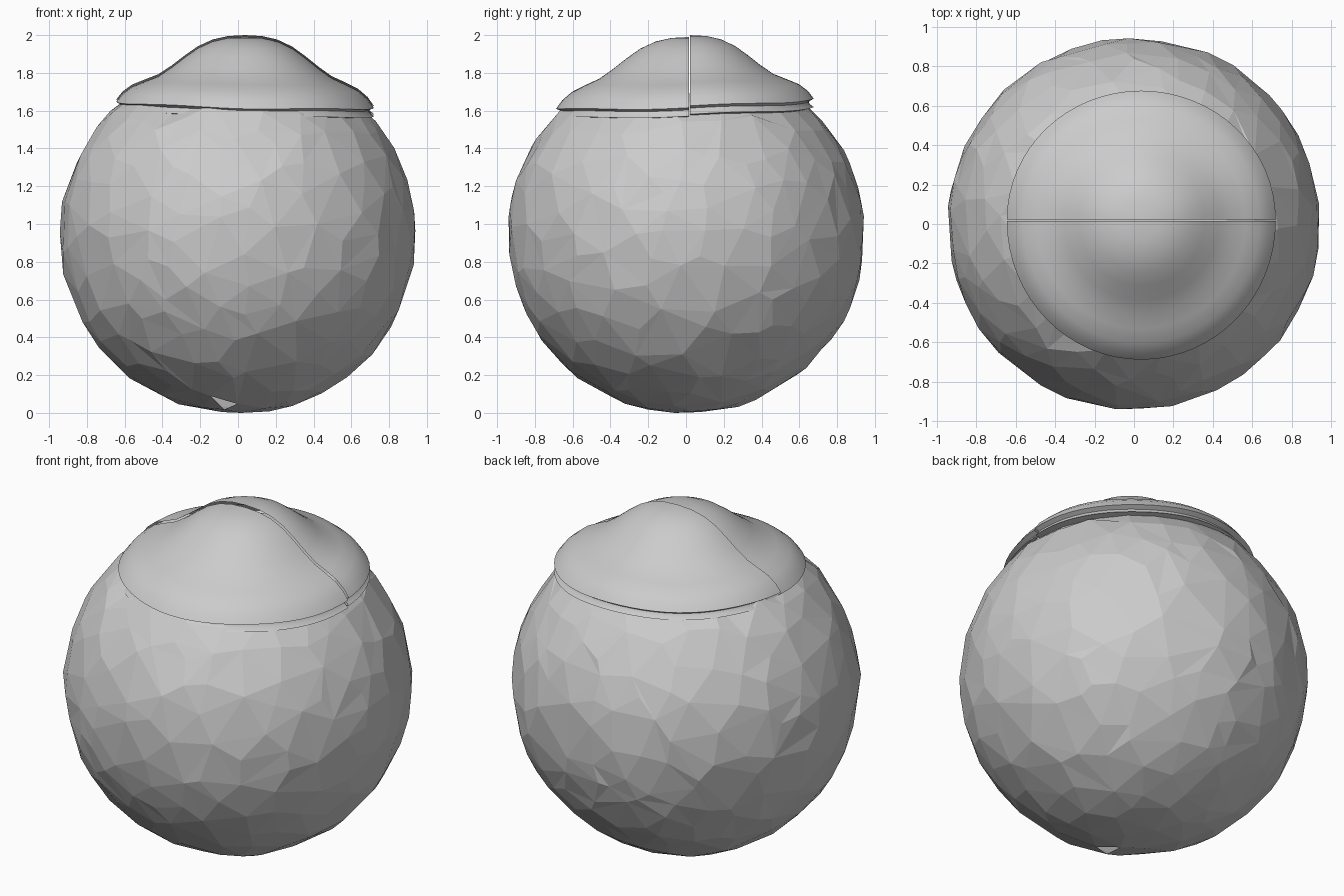
import bpy, bmesh, math, random
from mathutils import Matrix, Vector

random.seed(7)
cube = bpy.data.objects.get("Cube")
if cube:
    bpy.data.objects.remove(cube)

grey = bpy.data.materials.new("stone grey")
grey.use_nodes = True
colour = (0.6, 0.6, 0.6, 1)
grey.diffuse_color = colour
grey.node_tree.nodes["Principled BSDF"].inputs["Base Color"].default_value = colour


def add_object(name, bm):
    mesh = bpy.data.meshes.new(name)
    bm.to_mesh(mesh)
    bm.free()
    mesh.materials.append(grey)
    obj = bpy.data.objects.new(name, mesh)
    bpy.context.collection.objects.link(obj)
    return obj


def select_only(obj):
    bpy.ops.object.select_all(action="DESELECT")
    obj.select_set(True)
    bpy.context.view_layer.objects.active = obj


# Roughly chiselled round body
RADIUS = 0.945
bm = bmesh.new()
bmesh.ops.create_icosphere(bm, subdivisions=4, radius=RADIUS)
for v in bm.verts:
    shift = Vector([random.uniform(-0.05, 0.05) for _ in range(3)])
    v.co = (v.co + shift).normalized() * (RADIUS + random.uniform(-0.008, 0.006))
body = add_object("body", bm)
body.location.z = RADIUS
decimate = body.modifiers.new("irregular_facets", "DECIMATE")
decimate.ratio = 0.55
select_only(body)
bpy.ops.object.modifier_apply(modifier=decimate.name)
bpy.ops.object.transform_apply(location=True, rotation=False, scale=False)

# Keep the body below the cap, and open the small hole underneath
bm = bmesh.new()
bm.from_mesh(body.data)
low = min(v.co.z for v in bm.verts)
for v in bm.verts:
    v.co.z = min(v.co.z - low, 1.69)
bm.faces.ensure_lookup_table()
hole = min(bm.faces, key=lambda f: (f.calc_center_median() - Vector((-0.07, -0.27, 0.05))).length)
bmesh.ops.delete(bm, geom=[hole], context="FACES")
bm.to_mesh(body.data)
bm.free()
body.data.shade_flat()

# Domed cap with a double lip, made as two halves meeting at a seam
PROFILE = [(0, 2.0), (0.09, 1.995), (0.17, 1.977), (0.25, 1.94), (0.32, 1.89),
           (0.39, 1.835), (0.46, 1.787), (0.53, 1.757), (0.60, 1.725),
           (0.65, 1.685), (0.682, 1.642), (0.655, 1.628),
           (0.66, 1.615), (0.682, 1.597), (0.62, 1.585)]
SEAM_Y = 0.025
CENTRE = Vector((0.037, -0.006, 0))


def cap_half(name, start, gap, drop):
    bm = bmesh.new()
    verts = [bm.verts.new((r, 0, z)) for r, z in PROFILE]
    edges = [bm.edges.new(pair) for pair in zip(verts, verts[1:])]
    bmesh.ops.rotate(bm, verts=verts, cent=(0, 0, 0),
                     matrix=Matrix.Rotation(start, 3, "Z"))
    bmesh.ops.spin(bm, geom=verts + edges, cent=(0, 0, 0), axis=(0, 0, 1),
                   angle=math.pi, steps=32)
    bmesh.ops.remove_doubles(bm, verts=bm.verts, dist=0.0005)
    for v in bm.verts:
        rim = v.co.xy.length / 0.68
        angle = math.atan2(v.co.y, v.co.x)
        # The rim dips towards the left front and ripples gently
        v.co.z += rim * rim * (0.018 * v.co.y / 0.68 - 0.016 * v.co.x / 0.68
                               + 0.004 * math.sin(5 * angle)) - drop
        v.co.y += (SEAM_Y + gap) * (1 - min(1, abs(v.co.y) / 0.68))
        v.co += CENTRE
    bmesh.ops.recalc_face_normals(bm, faces=bm.faces)
    top = max(bm.faces, key=lambda f: f.calc_center_median().z)
    if top.normal.z < 0:
        bmesh.ops.reverse_faces(bm, faces=bm.faces)
    obj = add_object(name, bm)
    select_only(obj)
    bpy.ops.object.shade_smooth_by_angle(angle=math.radians(40))


cap_half("cap_back", 0, 0.003, 0)
cap_half("cap_front", math.pi, -0.003, 0.01)
